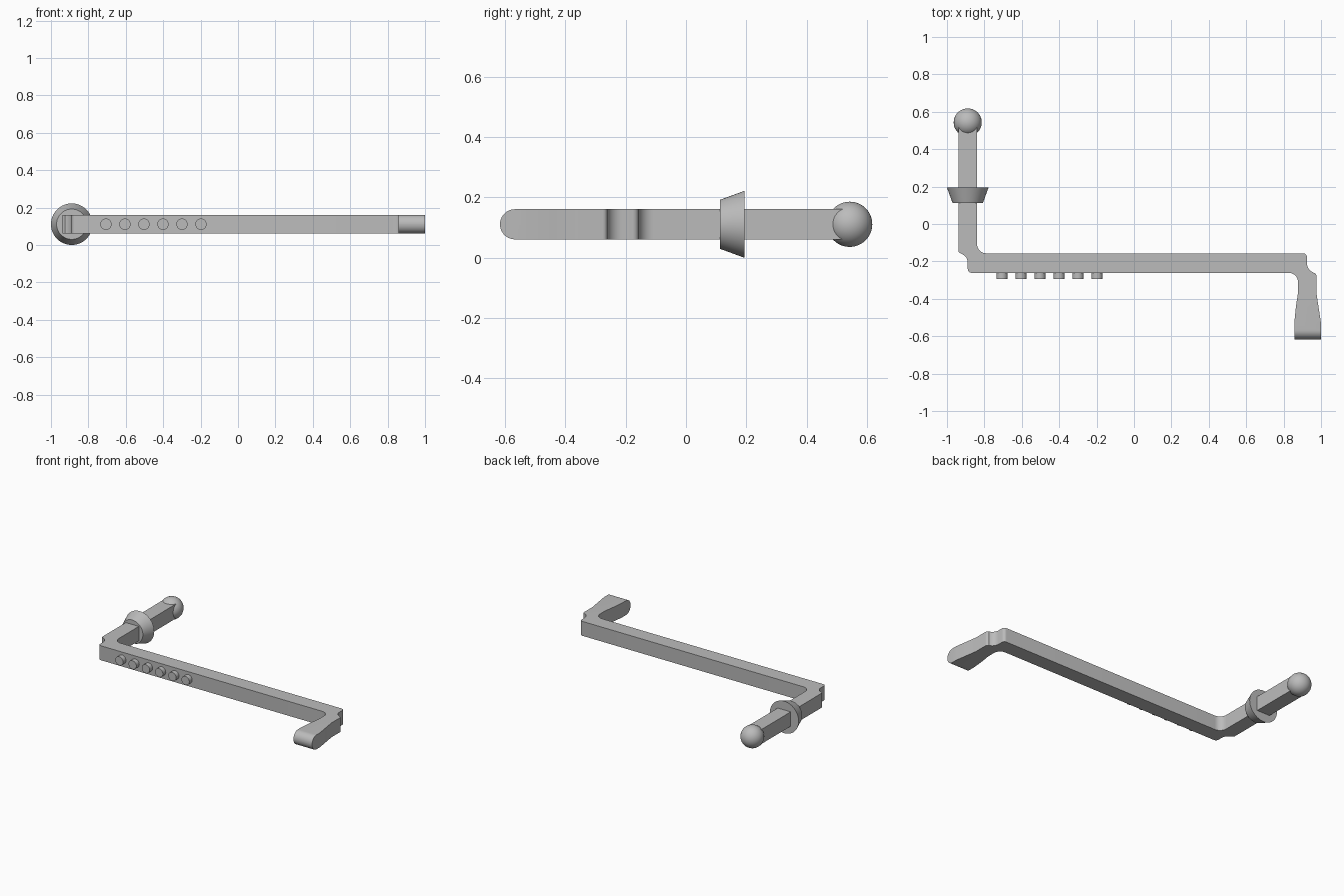
import bpy, bmesh, math

cube = bpy.data.objects.get("Cube")
if cube:
    bpy.data.objects.remove(cube)

Z = 0.111        # height of the centre line
HALF = 0.05      # half thickness of the bar
ARM_X = -0.889   # axis of the left arm

grey = bpy.data.materials.new("plain_grey")
grey.use_nodes = True
grey.diffuse_color = (0.5, 0.5, 0.5, 1)
grey.node_tree.nodes["Principled BSDF"].inputs["Base Color"].default_value = (0.5, 0.5, 0.5, 1)


def finish(obj, name, angle=35):
    obj.name = name
    obj.data.name = name
    obj.data.materials.clear()
    obj.data.materials.append(grey)
    bpy.ops.object.select_all(action='DESELECT')
    obj.select_set(True)
    bpy.context.view_layer.objects.active = obj
    bpy.ops.object.shade_smooth_by_angle(angle=math.radians(angle))


def arc(cx, cy, r, start, end, n=8):
    angles = [math.radians(start + (end - start) * i / n) for i in range(n + 1)]
    return [(cx + r * math.cos(a), cy + r * math.sin(a)) for a in angles]


# Cranked bar: plan outline, counter-clockwise from the end of the left arm
outline = [(-0.839, 0.53), (-0.939, 0.53)]
outline += arc(-0.924, -0.142, 0.015, 180, 270, 4)     # arm heel
outline += arc(-0.939, -0.207, 0.05, 70, 0)            # cove of the left elbow
outline += arc(-0.869, -0.241, 0.02, 180, 270, 4)
outline += arc(0.827, -0.311, 0.05, 90, 0)             # inner fillet, right elbow
outline += [(0.877, -0.367), (0.866, -0.44), (0.857, -0.53), (0.857, -0.617)]
outline += [(1.0, -0.617), (1.0, -0.53), (0.986, -0.44), (0.975, -0.367)]
outline += arc(0.96, -0.276, 0.015, 0, 90, 4)
outline += arc(0.975, -0.211, 0.05, 250, 180)          # cove of the right elbow
outline += arc(0.905, -0.177, 0.02, 0, 90, 4)
outline += arc(-0.789, -0.107, 0.05, 270, 180)         # inner fillet, left elbow

bm = bmesh.new()
base = bm.faces.new([bm.verts.new((x, y, Z - HALF)) for x, y in outline])
ext = bmesh.ops.extrude_face_region(bm, geom=[base])
top_verts = [v for v in ext["geom"] if isinstance(v, bmesh.types.BMVert)]
bmesh.ops.translate(bm, verts=top_verts, vec=(0, 0, 2 * HALF))
bmesh.ops.recalc_face_normals(bm, faces=bm.faces)
# Round the tip of the foot
tip = [e for e in bm.edges
       if all(v.co.y < -0.61 for v in e.verts)
       and abs(e.verts[0].co.z - e.verts[1].co.z) < 0.001]
bmesh.ops.bevel(bm, geom=tip, offset=HALF - 0.0005, segments=10, profile=0.5,
                affect='EDGES')
mesh = bpy.data.meshes.new("cranked_bar")
bm.to_mesh(mesh)
bm.free()
bar = bpy.data.objects.new("cranked_bar", mesh)
bpy.context.collection.objects.link(bar)
finish(bar, "cranked_bar", 30)

# Ball on the end of the left arm
bpy.ops.mesh.primitive_uv_sphere_add(segments=48, ring_count=24, radius=0.075,
                                     location=(ARM_X, 0.543, Z))
finish(bpy.context.object, "end_ball")

# Tapered collar, wider towards the ball
bpy.ops.mesh.primitive_cone_add(vertices=64, radius1=0.081, radius2=0.111, depth=0.082,
                                location=(ARM_X, 0.153, Z),
                                rotation=(-math.pi / 2, 0, 0))
finish(bpy.context.object, "tapered_collar")

# Row of round buttons on the front
for i in range(6):
    bpy.ops.mesh.primitive_cylinder_add(vertices=32, radius=0.03, depth=0.046,
                                        location=(-0.706 + 0.1016 * i, -0.27, Z),
                                        rotation=(math.pi / 2, 0, 0))
    finish(bpy.context.object, f"button_{i + 1}")
